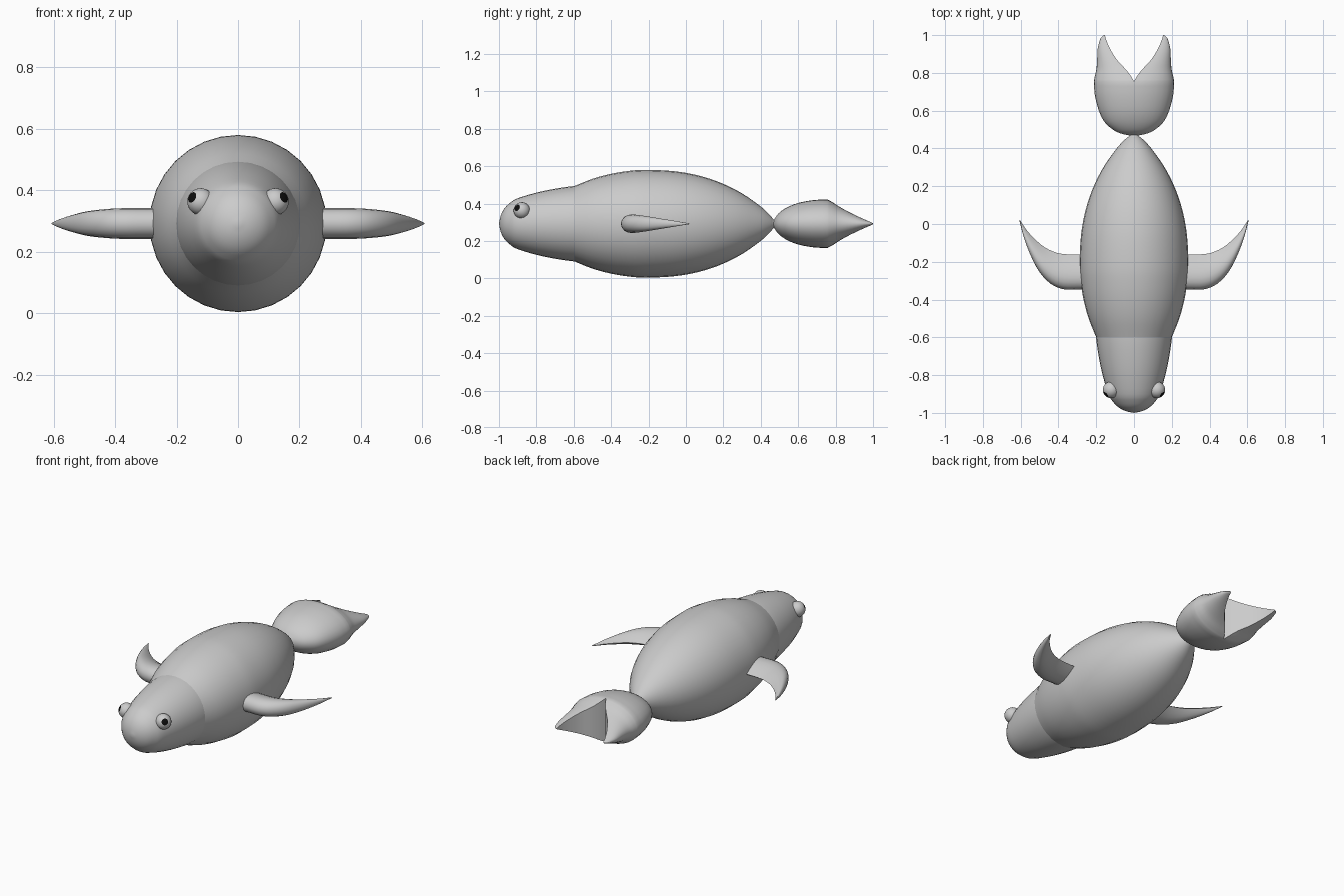
import bpy, bmesh, math
from mathutils import Vector

if "Cube" in bpy.data.objects:
    bpy.data.objects.remove(bpy.data.objects["Cube"])

CZ = 0.292  # height of the body axis


def material(name, value):
    m = bpy.data.materials.new(name)
    m.diffuse_color = (value, value, value, 1)
    m.use_nodes = True
    m.node_tree.nodes["Principled BSDF"].inputs["Base Color"].default_value = m.diffuse_color
    return m


GREY = material("skin grey", 0.6)
BLACK = material("pupil black", 0.004)


def spline(pts, n):
    """Catmull-Rom resampling, n steps per span."""
    p = [Vector(q) for q in pts]
    p = [2 * p[0] - p[1]] + p + [2 * p[-1] - p[-2]]
    out = []
    for a, b, c, d in zip(p, p[1:], p[2:], p[3:]):
        for i in range(n):
            t = i / n
            out.append(0.5 * (2 * b + (c - a) * t + (2 * a - 5 * b + 4 * c - d) * t * t
                              + (3 * b - a - 3 * c + d) * t ** 3))
    return out + [p[-2]]


def finish(bm, name, mats=(GREY,), angle=40):
    bmesh.ops.remove_doubles(bm, verts=bm.verts, dist=0.0005)
    bmesh.ops.recalc_face_normals(bm, faces=bm.faces)
    mesh = bpy.data.meshes.new(name)
    bm.to_mesh(mesh)
    bm.free()
    ob = bpy.data.objects.new(name, mesh)
    bpy.context.collection.objects.link(ob)
    for m in mats:
        mesh.materials.append(m)
    bpy.ops.object.select_all(action='DESELECT')
    ob.select_set(True)
    bpy.context.view_layer.objects.active = ob
    bpy.ops.object.shade_smooth_by_angle(angle=math.radians(angle))
    return ob


def loft(bm, rings, cap=True):
    """Skin a list of closed rings of points."""
    rows = [[bm.verts.new(p) for p in ring] for ring in rings]
    n = len(rows[0])
    for a, b in zip(rows, rows[1:]):
        for i in range(n):
            j = (i + 1) % n
            bm.faces.new((a[i], a[j], b[j], b[i]))
    if cap:
        bm.faces.new(rows[0])
        bm.faces.new(rows[-1])


def lathe(name, profile, sides=32):
    """Turn a (y, radius) profile around the long axis."""
    bm = bmesh.new()
    turn = [2 * math.pi * i / sides for i in range(sides)]
    loft(bm, [[(max(r, 0.0002) * math.cos(a), y, CZ + max(r, 0.0002) * math.sin(a)) for a in turn]
              for y, r in spline(profile, 3)])
    return finish(bm, name)


# Body and head
lathe("body", [(-0.6, 0.2), (-0.5, 0.24), (-0.4, 0.267), (-0.3, 0.283), (-0.22, 0.288),
               (-0.1, 0.284), (0, 0.272), (0.1, 0.249), (0.2, 0.213), (0.3, 0.162),
               (0.4, 0.092), (0.45, 0.045), (0.468, 0.024), (0.485, 0.024)])
lathe("head", [(-1, 0), (-0.99, 0.045), (-0.97, 0.083), (-0.94, 0.112), (-0.9, 0.136),
               (-0.8, 0.166), (-0.7, 0.187), (-0.6, 0.201), (-0.5, 0.206)])

for side, label in ((1, "left"), (-1, "right")):
    # Eye: sphere whose pole points along the gaze, pole faces are the pupil
    gaze = Vector((0.7 * side, -0.62, 0.35)).normalized()
    bm = bmesh.new()
    bmesh.ops.create_uvsphere(bm, u_segments=24, v_segments=22, radius=0.044)
    for f in bm.faces:
        if f.calc_center_median().normalized().z > math.cos(math.radians(24)):
            f.material_index = 1
    bmesh.ops.rotate(bm, verts=bm.verts, matrix=gaze.to_track_quat('Z', 'Y').to_matrix())
    bmesh.ops.translate(bm, verts=bm.verts, vec=(0.121 * side, -0.878, 0.363))
    finish(bm, label + "_eye", (GREY, BLACK), 60)

    # Flipper: teardrop sections between leading and trailing edges
    # (lead x, lead y, trail x, trail y, half thickness)
    spans = [(0.2, -0.345, 0.2, -0.16, 0.05), (0.3, -0.347, 0.3, -0.162, 0.05),
             (0.375, -0.345, 0.36, -0.16, 0.05), (0.44, -0.317, 0.41, -0.152, 0.047),
             (0.5, -0.255, 0.47, -0.125, 0.04), (0.55, -0.16, 0.525, -0.08, 0.027),
             (0.585, -0.065, 0.57, -0.03, 0.014), (0.607, 0.02, 0.603, 0.02, 0.002)]
    rings = []
    for lx, ly, tx, ty, h in spline(spans, 3):
        ring = []
        for i in range(20):
            a = 2 * math.pi * i / 20
            u = (1 - math.cos(a)) / 2
            z = h * math.sin(a) * math.sqrt(1 - u) * 1.3
            ring.append((side * (lx + (tx - lx) * u), ly + (ty - ly) * u, CZ + z))
        rings.append(ring)
    bm = bmesh.new()
    loft(bm, rings)
    finish(bm, label + "_flipper")

# Tail: two mirrored halves, deep at the centre, split by a notch behind
# (y, outer x, half thickness) and (y, inner x) behind the notch
front = [(0.468, 0.02, 0.015), (0.48, 0.072, 0.036), (0.5, 0.112, 0.06), (0.54, 0.156, 0.087),
         (0.6, 0.186, 0.111), (0.68, 0.207, 0.126), (0.755, 0.213, 0.13)]
back = [(0.755, 0.213, 0.13, 0), (0.785, 0.207, 0.114, 0.018), (0.82, 0.199, 0.091, 0.045),
        (0.87, 0.195, 0.063, 0.091), (0.93, 0.192, 0.034, 0.128), (0.975, 0.18, 0.014, 0.147),
        (0.99, 0.172, 0.008, 0.151), (1.0, 0.158, 0.002, 0.155)]
stations = [(y, xo, h, 0) for y, xo, h in spline(front, 3)] + [tuple(s) for s in spline(back, 3)[1:]]
bm = bmesh.new()
for side in (1, -1):
    rows = []
    for y, xo, h, xi in stations:
        arc = [math.pi * i / 16 for i in range(17)]
        rows.append([bm.verts.new((side * (xi + (xo - xi) * math.sin(a)), y, CZ + h * math.cos(a)))
                     for a in arc])
    for k, (a, b) in enumerate(zip(rows, rows[1:])):
        for i in range(16):
            bm.faces.new((a[i], a[i + 1], b[i + 1], b[i]))
        if stations[k][0] > 0.754:  # notch wall
            bm.faces.new((a[0], b[0], b[-1], a[-1]))
    bm.faces.new(rows[-1])
finish(bm, "tail_fluke", angle=50)
